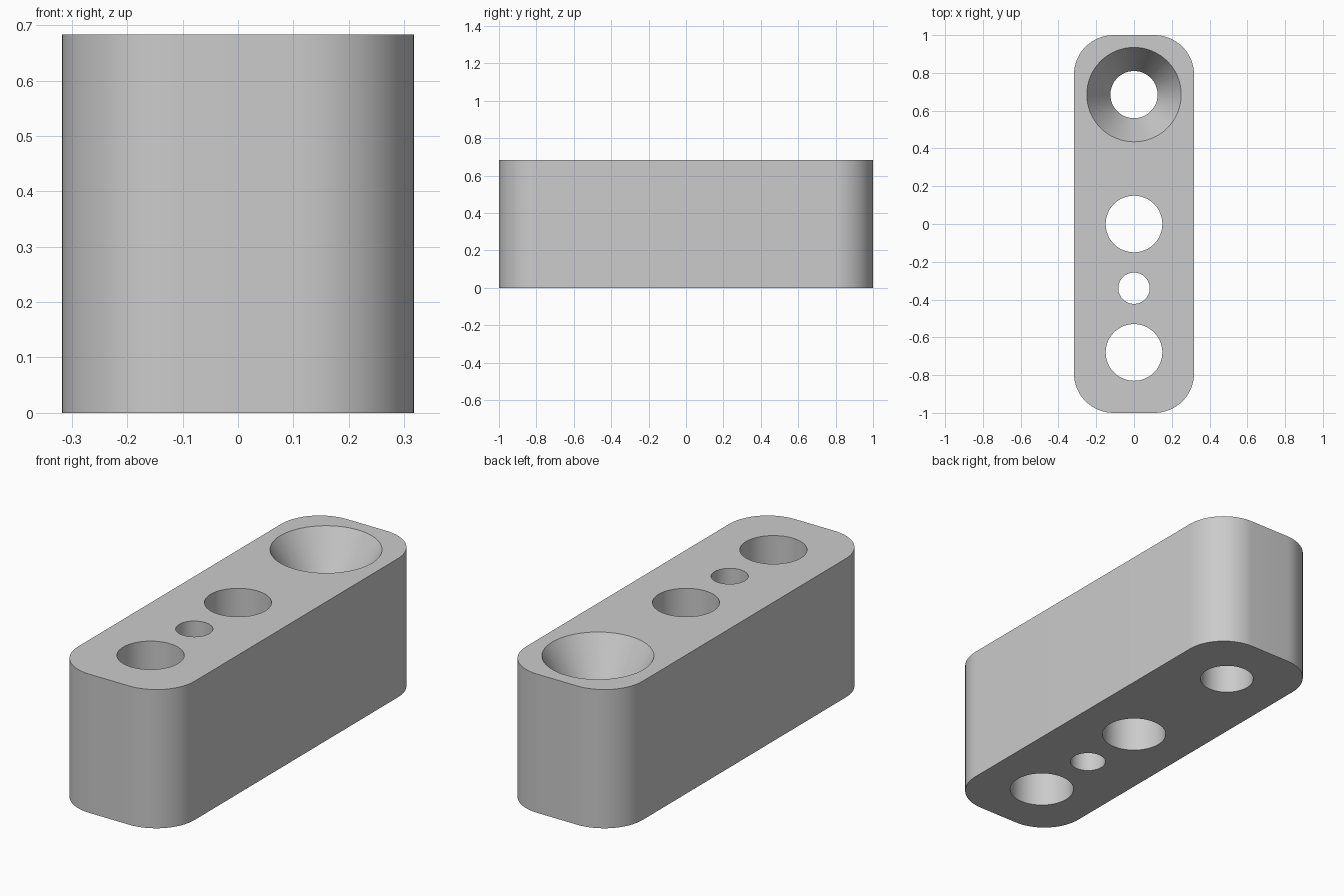
import bpy
import bmesh
from math import cos, sin, pi, radians

if "Cube" in bpy.data.objects:
    bpy.data.objects.remove(bpy.data.objects["Cube"], do_unlink=True)

HALF_X, HALF_Y, HEIGHT, CORNER = 0.318, 1.0, 0.683, 0.21

grey = bpy.data.materials.new("plain_grey")
grey.use_nodes = True
grey.diffuse_color = (0.6, 0.6, 0.6, 1)
grey.node_tree.nodes["Principled BSDF"].inputs["Base Color"].default_value = (0.6, 0.6, 0.6, 1)


def make_object(name, bm):
    bmesh.ops.recalc_face_normals(bm, faces=bm.faces)
    mesh = bpy.data.meshes.new(name)
    bm.to_mesh(mesh)
    bm.free()
    mesh.materials.append(grey)
    obj = bpy.data.objects.new(name, mesh)
    bpy.context.collection.objects.link(obj)
    return obj


def rounded_block(name, steps=16):
    """Rounded rectangle outline pulled up to full height."""
    bm = bmesh.new()
    outline = []
    for quarter, (sx, sy) in enumerate([(1, 1), (-1, 1), (-1, -1), (1, -1)]):
        for i in range(steps + 1):
            a = (quarter + i / steps) * pi / 2
            outline.append(bm.verts.new((sx * (HALF_X - CORNER) + CORNER * cos(a),
                                         sy * (HALF_Y - CORNER) + CORNER * sin(a), 0)))
    base = bm.faces.new(outline)
    pulled = bmesh.ops.extrude_face_region(bm, geom=[base])["geom"]
    top = [v for v in pulled if isinstance(v, bmesh.types.BMVert)]
    bmesh.ops.translate(bm, verts=top, vec=(0, 0, HEIGHT))
    return make_object(name, bm)


def turned_cutter(name, y, profile, sides=64):
    """Closed solid stacked from (radius, height) rings."""
    bm = bmesh.new()
    rings = [[bm.verts.new((r * cos(2 * pi * i / sides), y + r * sin(2 * pi * i / sides), z))
              for i in range(sides)] for r, z in profile]
    for low, high in zip(rings, rings[1:]):
        for i in range(sides):
            j = (i + 1) % sides
            bm.faces.new((low[i], low[j], high[j], high[i]))
    bm.faces.new(rings[0][::-1])
    bm.faces.new(rings[-1])
    return make_object(name, bm)


block = rounded_block("link_block")

# Three straight holes and one with a tapered mouth
LOW, HIGH, SINK = -0.1, HEIGHT + 0.1, 0.22
slope = 0.125 / SINK
cutters = [turned_cutter("hole_cutter", y, [(r, LOW), (r, HIGH)])
           for y, r in [(0, 0.15), (-0.34, 0.083), (-0.68, 0.15)]]
cutters.append(turned_cutter("countersink_cutter", 0.685,
                             [(0.125, LOW), (0.125, HEIGHT - SINK), (0.25 + 0.1 * slope, HIGH)]))

bpy.ops.object.select_all(action='DESELECT')
block.select_set(True)
bpy.context.view_layer.objects.active = block
for cutter in cutters:
    cutter.hide_render = True
    mod = block.modifiers.new("hole", 'BOOLEAN')
    mod.operation = 'DIFFERENCE'
    mod.solver = 'EXACT'
    mod.object = cutter
    bpy.ops.object.modifier_apply(modifier=mod.name)
    bpy.data.objects.remove(cutter, do_unlink=True)

# Smooth walls, crisp rims
bpy.ops.object.shade_smooth_by_angle(angle=radians(28))
